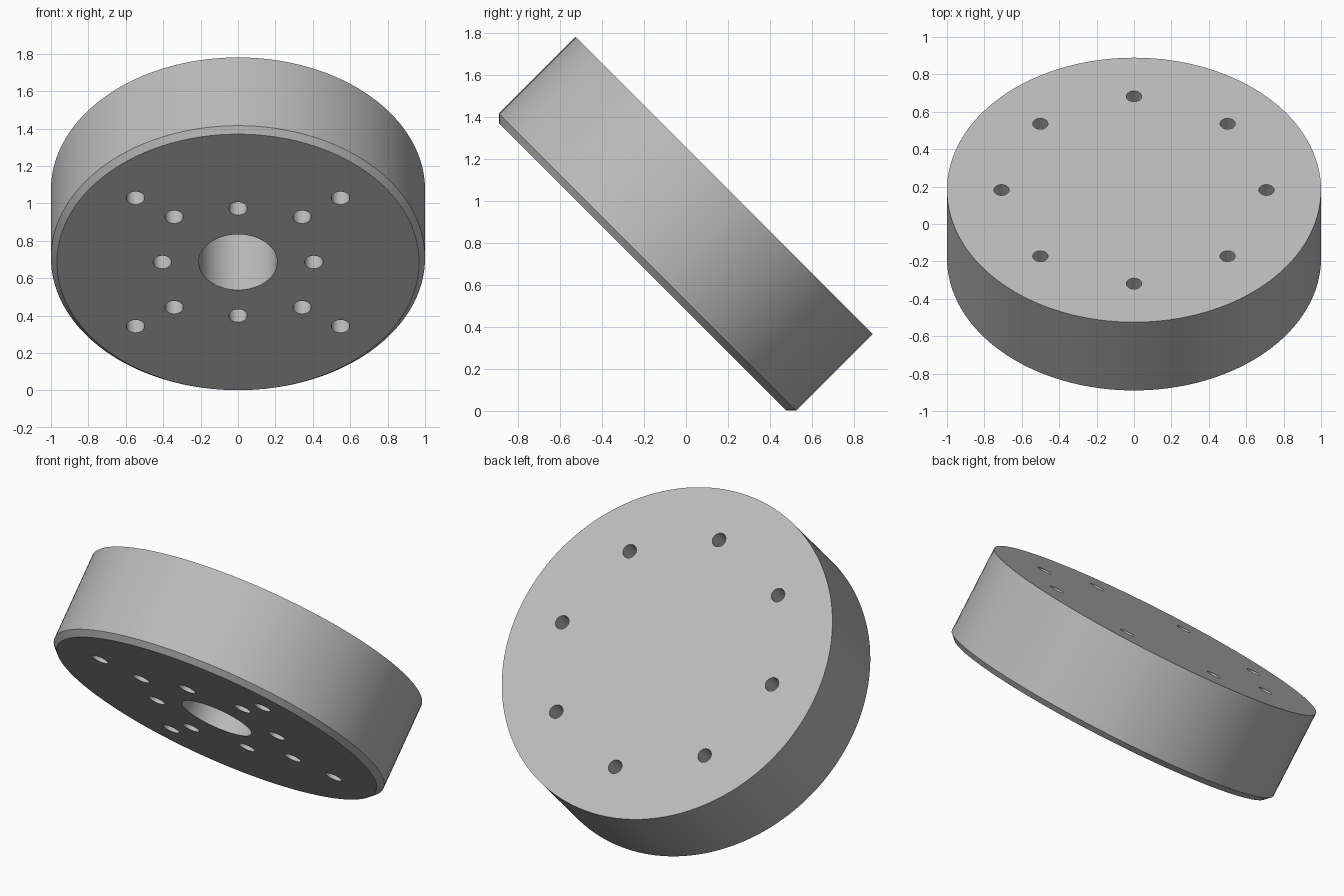
import bpy
import bmesh
from math import pi, cos, sin, radians
from mathutils import Matrix, Vector

if "Cube" in bpy.data.objects:
    bpy.data.objects.remove(bpy.data.objects["Cube"], do_unlink=True)

THICK = 0.548      # full disc thickness
CHAMFER = 0.032    # bevel around the lower rim
TILT = Matrix.Translation((0, 0.182, 1.073)) @ Matrix.Rotation(-pi / 4, 4, "X")

grey = bpy.data.materials.new("plain_grey")
grey.use_nodes = True
colour = (0.5, 0.5, 0.5, 1)
grey.diffuse_color = colour
grey.node_tree.nodes["Principled BSDF"].inputs["Base Color"].default_value = colour


def make_object(name, bm):
    bmesh.ops.recalc_face_normals(bm, faces=bm.faces)
    mesh = bpy.data.meshes.new(name)
    bm.to_mesh(mesh)
    bm.free()
    mesh.materials.append(grey)
    obj = bpy.data.objects.new(name, mesh)
    bpy.context.collection.objects.link(obj)
    obj.matrix_world = TILT
    return obj


def add_cylinder(bm, x, y, z_low, z_high, radius, segments):
    bmesh.ops.create_cone(
        bm, cap_ends=True, segments=segments, radius1=radius, radius2=radius,
        depth=z_high - z_low,
        matrix=Matrix.Translation((x, y, (z_low + z_high) / 2)))


# Disc body, upper face on local z = 0, lower rim chamfered
bm = bmesh.new()
add_cylinder(bm, 0, 0, -THICK, 0, 1, 128)
rim = [e for e in bm.edges if all(v.co.z < -THICK / 2 for v in e.verts)]
bmesh.ops.bevel(bm, geom=rim, offset=CHAMFER, segments=1, affect="EDGES")
disc = make_object("mounting_disc", bm)

# Drill shapes for all holes
bm = bmesh.new()
for i in range(8):                                   # bolt circle on upper face
    a = i * pi / 4
    add_cylinder(bm, 0.708 * cos(a), 0.708 * sin(a), -0.2, 0.1, 0.041, 32)


def drill_below(x, y, depth, radius, segments=32):
    add_cylinder(bm, x, y, -THICK - 0.1, -THICK + depth, radius, segments)


drill_below(0, 0, 0.45, 0.21, 64)                    # central bore
for sx, sy in ((1, 0), (0, 1), (-1, 0), (0, -1)):
    drill_below(sx * 0.405, sy * 0.405, 0.25, 0.049)
for sx in (-1, 1):
    for sy in (-1, 1):
        drill_below(sx * 0.342, sy * 0.342, 0.25, 0.049)
        drill_below(sx * 0.548, sy * 0.485, 0.25, 0.049)
drills = make_object("hole_drills", bm)

# Cut the holes and shade
cut = disc.modifiers.new("holes", "BOOLEAN")
cut.operation = "DIFFERENCE"
cut.solver = "EXACT"
cut.object = drills
bpy.ops.object.select_all(action="DESELECT")
disc.select_set(True)
bpy.context.view_layer.objects.active = disc
bpy.ops.object.modifier_apply(modifier=cut.name)
bpy.data.objects.remove(drills, do_unlink=True)
bpy.ops.object.shade_smooth_by_angle(angle=radians(30))
